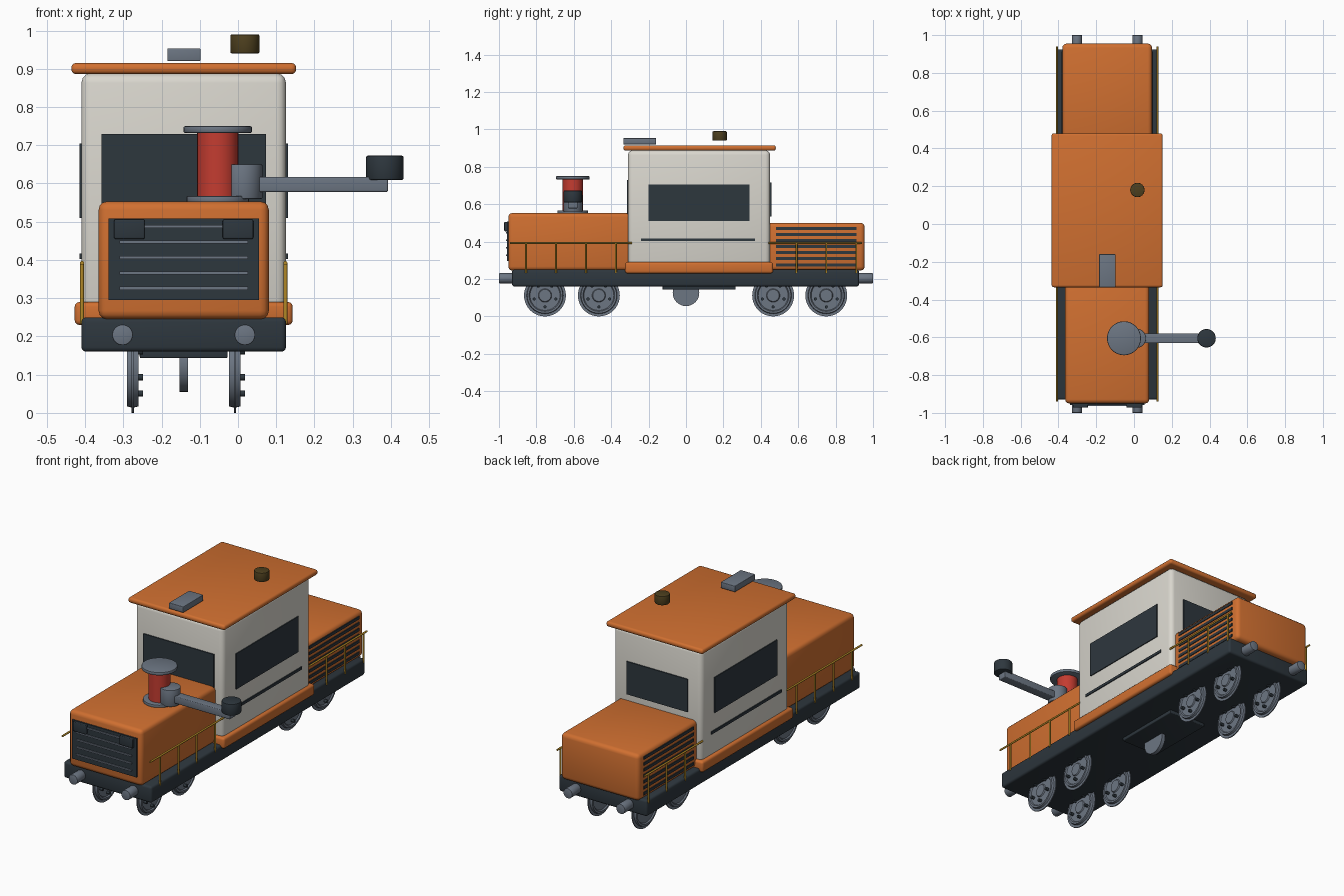
import bpy
import bmesh
from math import pi, radians, sin, cos
from mathutils import Matrix

if "Cube" in bpy.data.objects:
    bpy.data.objects.remove(bpy.data.objects["Cube"], do_unlink=True)

CX = -0.142   # centre line of the locomotive body


def material(name, r, g, b):
    m = bpy.data.materials.new(name)
    m.use_nodes = True
    m.diffuse_color = (r, g, b, 1)
    bsdf = next(n for n in m.node_tree.nodes if n.type == "BSDF_PRINCIPLED")
    bsdf.inputs["Base Color"].default_value = (r, g, b, 1)
    bsdf.inputs["Roughness"].default_value = 0.6
    return m


ORANGE = material("orange paint", 0.63, 0.16, 0.03)
CREAM = material("cream paint", 0.70, 0.68, 0.62)
DARK = material("dark slate", 0.027, 0.038, 0.048)
GREY = material("steel grey", 0.15, 0.18, 0.225)
RED = material("red paint", 0.55, 0.045, 0.03)
GOLD = material("yellow rail", 0.45, 0.25, 0.02)
OLIVE = material("dark amber", 0.075, 0.05, 0.013)


def finish(name, bm, mat):
    bmesh.ops.recalc_face_normals(bm, faces=bm.faces[:])
    me = bpy.data.meshes.new(name)
    bm.to_mesh(me)
    bm.free()
    for p in me.polygons:
        p.use_smooth = True
    me.set_sharp_from_angle(angle=radians(35))
    me.materials.append(mat)
    ob = bpy.data.objects.new(name, me)
    bpy.context.collection.objects.link(ob)
    return ob


def box(name, x, y, z, mat, bevel=0.0):
    """Box from (min, max) ranges, with optional rounded edges."""
    bm = bmesh.new()
    bmesh.ops.create_cube(bm, size=1)
    for v in bm.verts:
        v.co = [lo + (c + 0.5) * (hi - lo) for c, (lo, hi) in zip(v.co, (x, y, z))]
    if bevel:
        bmesh.ops.bevel(bm, geom=bm.edges[:], offset=bevel, segments=3,
                        profile=0.5, affect="EDGES")
    return finish(name, bm, mat)


def centred(width):
    return (CX - width / 2, CX + width / 2)


def cylinder(name, centre, radius, depth, mat, axis="Z", bevel=0.0):
    bm = bmesh.new()
    bmesh.ops.create_cone(bm, cap_ends=True, segments=32, radius1=radius,
                          radius2=radius, depth=depth)
    if bevel:
        rims = [e for e in bm.edges if abs(e.verts[0].co.z - e.verts[1].co.z) < 1e-5]
        bmesh.ops.bevel(bm, geom=rims, offset=bevel, segments=2,
                        profile=0.5, affect="EDGES")
    turn = {"X": Matrix.Rotation(pi / 2, 4, "Y"),
            "Y": Matrix.Rotation(pi / 2, 4, "X"), "Z": Matrix()}[axis]
    bm.transform(Matrix.Translation(centre) @ turn)
    return finish(name, bm, mat)


def lathe_x(name, centre, profile, mat):
    """Spin (x, radius) points around the x axis."""
    bm = bmesh.new()
    verts = [bm.verts.new((x, 0, r)) for x, r in profile]
    edges = [bm.edges.new(pair) for pair in zip(verts, verts[1:])]
    bmesh.ops.spin(bm, geom=verts + edges, cent=(0, 0, 0), axis=(1, 0, 0),
                   angle=2 * pi, steps=40, use_duplicate=False)
    bmesh.ops.remove_doubles(bm, verts=bm.verts[:], dist=1e-4)
    bm.transform(Matrix.Translation(centre))
    return finish(name, bm, mat)


# Main frame, hoods and cab
box("main_frame", centred(0.535), (-0.93, 0.925), (0.16, 0.25), DARK, 0.012)
box("front_hood", centred(0.445), (-0.95, -0.29), (0.245, 0.553), ORANGE, 0.022)
box("rear_hood", centred(0.475), (0.43, 0.955), (0.245, 0.50), ORANGE, 0.022)
box("cab_skirt", centred(0.57), (-0.325, 0.465), (0.23, 0.29), ORANGE, 0.012)
box("cab_body", centred(0.535), (-0.31, 0.45), (0.27, 0.888), CREAM, 0.025)
box("cab_roof", centred(0.588), (-0.335, 0.48), (0.886, 0.915), ORANGE, 0.012)

# Cab windows and side trim
box("front_window", centred(0.43), (-0.316, -0.308), (0.50, 0.73), DARK)
box("rear_window", centred(0.37), (0.448, 0.456), (0.535, 0.715), DARK)
for side, name in ((-1, "right"), (1, "left")):
    face = CX + side * 0.2675
    span = (face - 0.005, face + 0.005)
    box(name + "_window", span, (-0.20, 0.34), (0.51, 0.705), DARK)
    box(name + "_trim_strip", span, (-0.24, 0.37), (0.402, 0.417), DARK)

# Roof fittings
box("roof_horn_box", (-0.185, -0.098), (-0.335, -0.16), (0.92, 0.953), GREY, 0.003)
cylinder("roof_beacon", (0.018, 0.18, 0.965), 0.038, 0.05, OLIVE, bevel=0.004)

# Front grille with slats and lamp housings
box("grille_panel", centred(0.393), (-0.957, -0.948), (0.295, 0.508), DARK)
for i in range(5):
    z = 0.326 + i * 0.0403
    box("grille_slat", centred(0.335), (-0.963, -0.955), (z - 0.004, z + 0.004), GREY)
for side in (-1, 1):
    x = CX + side * 0.142
    box("lamp_housing", (x - 0.04, x + 0.04), (-0.972, -0.95), (0.455, 0.506), DARK, 0.004)

# Rear hood louvres
for side in (-1, 1):
    face = CX + side * 0.2375
    for i in range(7):
        z = 0.276 + i * 0.0325
        box("rear_louvre", (face - 0.004, face + 0.004), (0.48, 0.912),
            (z - 0.008, z + 0.008), DARK)

# Handrails
for side in (-1, 1):
    x = CX + side * 0.266
    for start, end, first, count in ((-0.94, -0.29, -0.855, 4), (0.44, 0.94, 0.59, 3)):
        cylinder("handrail", (x, (start + end) / 2, 0.392), 0.005, end - start, GOLD, "Y")
        for i in range(count):
            cylinder("rail_post", (x, first + i * 0.16, 0.312), 0.005, 0.16, GOLD)

# Buffers at both ends
for x in (CX - 0.16, CX + 0.16):
    for end in (-1, 1):
        cylinder("buffer", (x, end * 0.955, 0.204), 0.027, 0.09, GREY, "Y", 0.003)

# Wheels with a thin flange, a hub and five bolts
WHEEL = [(-0.015, 0), (-0.015, 0.032), (-0.009, 0.036), (-0.009, 0.08), (-0.015, 0.085),
         (-0.015, 0.095), (-0.003, 0.098), (-0.003, 0.112), (0.003, 0.112), (0.003, 0.098),
         (0.015, 0.095), (0.015, 0.085), (0.009, 0.08), (0.009, 0.036), (0.015, 0.032),
         (0.015, 0)]
for x in (-0.275, -0.008):
    for y in (-0.754, -0.466, 0.466, 0.75):
        lathe_x("wheel", (x, y, 0.112), WHEEL, GREY)
        for i in range(5):
            a = i * 2 * pi / 5 - pi / 2
            cylinder("wheel_bolt", (x + 0.016, y + 0.061 * cos(a), 0.112 + 0.061 * sin(a)),
                     0.008, 0.02, DARK, "X")

# Underbody tray and drive disc
box("underbody_tray", centred(0.23), (-0.125, 0.265), (0.143, 0.17), DARK, 0.004)
cylinder("drive_disc", (CX, 0, 0.126), 0.071, 0.022, GREY, "X")

# Mast with swinging arm on the front hood
MX, MY = -0.053, -0.605
cylinder("mast_base", (MX, MY, 0.558), 0.082, 0.018, GREY, bevel=0.003)
cylinder("mast_column", (MX, MY, 0.65), 0.054, 0.17, RED)
cylinder("mast_cap", (MX, MY, 0.741), 0.09, 0.018, GREY, bevel=0.005)
cylinder("arm_pivot", (0.013, MY, 0.605), 0.051, 0.09, GREY, bevel=0.003)
box("swing_arm", (0.02, 0.392), (MY - 0.026, MY + 0.026), (0.578, 0.617), GREY, 0.004)
cylinder("arm_weight", (0.384, MY, 0.641), 0.049, 0.064, DARK, bevel=0.005)
